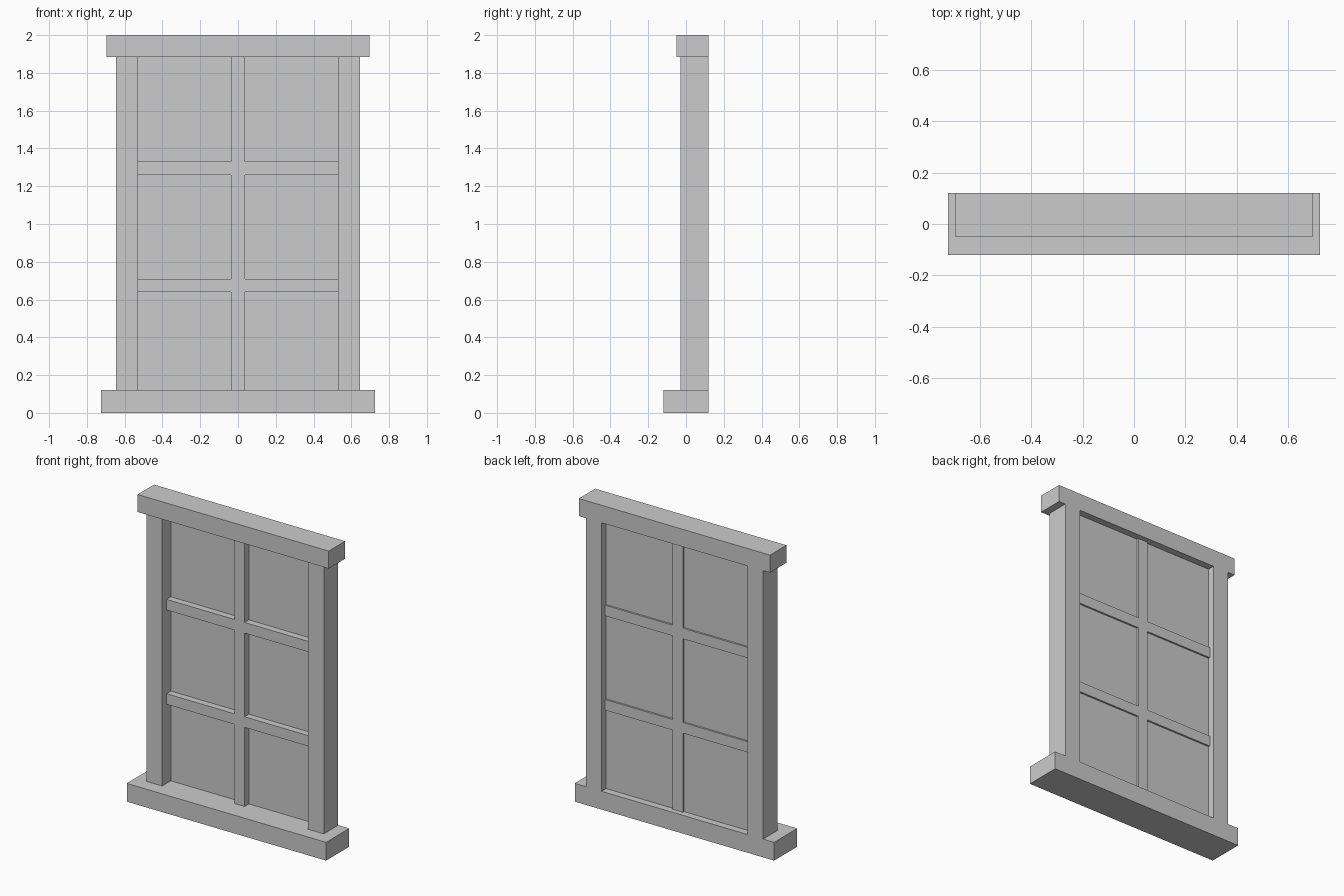
import bpy
import bmesh
from mathutils import Vector

if "Cube" in bpy.data.objects:
    bpy.data.objects.remove(bpy.data.objects["Cube"])


def box(name, x, y, z):
    """Box from (min, max) ranges on each axis."""
    lo, hi = Vector((x[0], y[0], z[0])), Vector((x[1], y[1], z[1]))
    bm = bmesh.new()
    bmesh.ops.create_cube(bm, size=1)
    bmesh.ops.scale(bm, vec=hi - lo, verts=bm.verts)
    mesh = bpy.data.meshes.new(name)
    bm.to_mesh(mesh)
    bm.free()
    obj = bpy.data.objects.new(name, mesh)
    obj.location = (lo + hi) / 2
    bpy.context.collection.objects.link(obj)
    return obj


BACK = 0.12
SILL_TOP, HEAD_BOTTOM = 0.12, 1.885
INNER, OUTER = 0.53, 0.645
BAR_Y = (0.015, 0.085)
RAILS = [(0.64, 0.71), (1.26, 1.33)]

# Sill and head
box("sill", (-0.725, 0.725), (-0.12, BACK), (0, SILL_TOP))
box("head", (-0.695, 0.695), (-0.05, BACK), (HEAD_BOTTOM, 2.0))

# Side jambs
for side, x in (("left", (-OUTER, -INNER)), ("right", (INNER, OUTER))):
    box(side + "_jamb", x, (-0.03, BACK), (SILL_TOP, HEAD_BOTTOM))

# Horizontal glazing bars
for i, z in enumerate(RAILS):
    box(f"horizontal_bar_{i + 1}", (-INNER, INNER), BAR_Y, z)

# Vertical glazing bar, split by the horizontal bars
bottoms = [SILL_TOP] + [r[1] for r in RAILS]
tops = [r[0] for r in RAILS] + [HEAD_BOTTOM]
for i, z in enumerate(zip(bottoms, tops)):
    box(f"vertical_bar_{i + 1}", (-0.037, 0.037), BAR_Y, z)

# Glass pane
box("glass_pane", (-INNER, INNER), (0.06, 0.073), (SILL_TOP, HEAD_BOTTOM))
